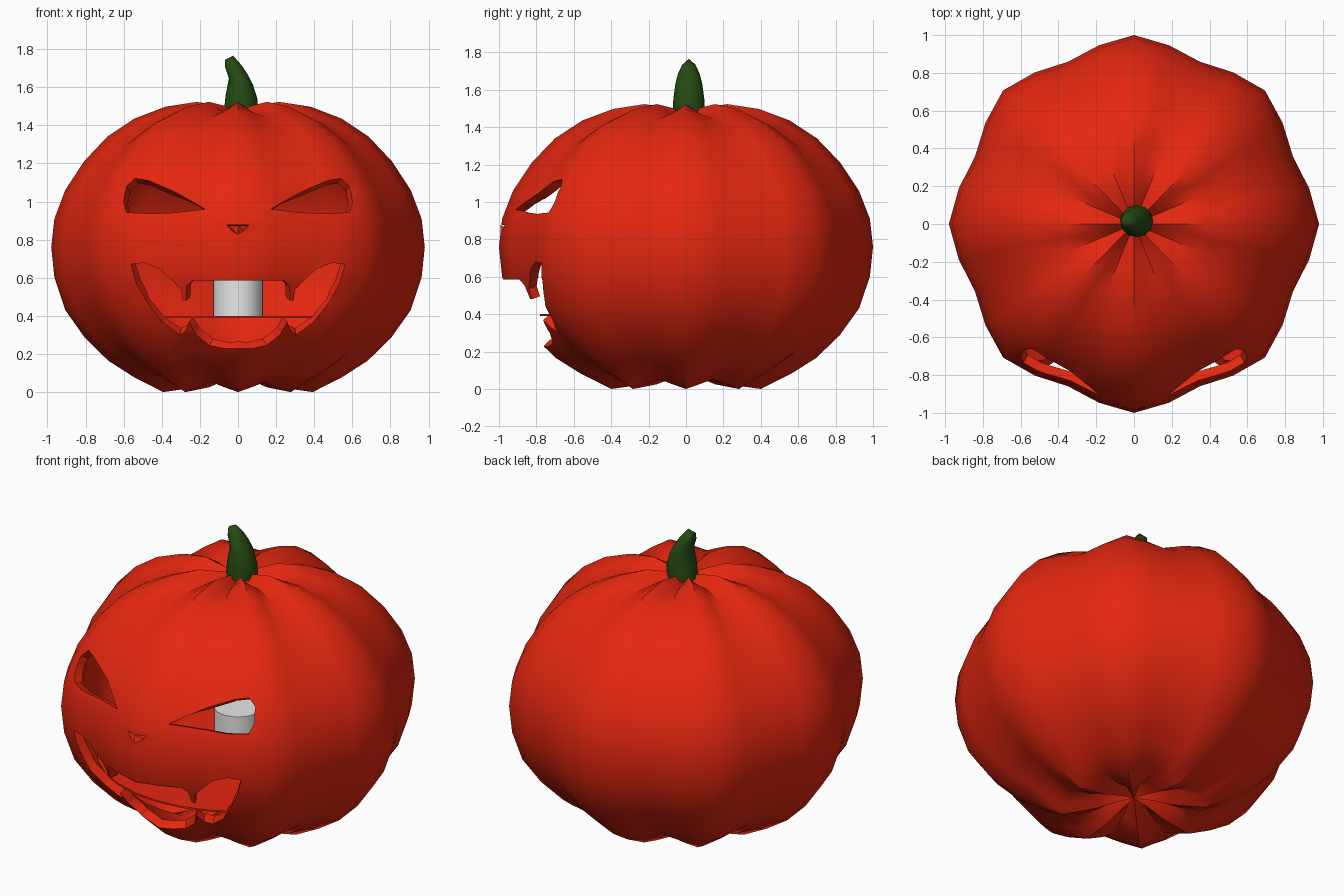
import bpy, bmesh, math
from mathutils import Vector

cube = bpy.data.objects.get("Cube")
if cube:
    bpy.data.objects.remove(cube, do_unlink=True)


def material(name, rgb):
    m = bpy.data.materials.new(name)
    m.use_nodes = True
    m.diffuse_color = (*rgb, 1)
    m.node_tree.nodes["Principled BSDF"].inputs["Base Color"].default_value = (*rgb, 1)
    return m


RED = material("pumpkin red", (0.78, 0.02, 0.005))
GREEN = material("stem green", (0.018, 0.07, 0.006))
WHITE = material("candle white", (0.8, 0.8, 0.8))


def make_object(name, bm, mat):
    bmesh.ops.recalc_face_normals(bm, faces=bm.faces)
    mesh = bpy.data.meshes.new(name)
    bm.to_mesh(mesh)
    bm.free()
    obj = bpy.data.objects.new(name, mesh)
    bpy.context.collection.objects.link(obj)
    mesh.materials.append(mat)
    return obj


def activate(obj):
    bpy.ops.object.select_all(action='DESELECT')
    obj.select_set(True)
    bpy.context.view_layer.objects.active = obj


def smooth(obj, degrees):
    activate(obj)
    bpy.ops.object.shade_smooth_by_angle(angle=math.radians(degrees))


def loft(name, rings, bottom, top, mat):
    """Skin closed rings of points and close both ends on a pole."""
    bm = bmesh.new()
    loops = [[bm.verts.new(p) for p in ring] for ring in rings]
    n = len(loops[0])
    low, high = bm.verts.new(bottom), bm.verts.new(top)
    for i in range(n):
        j = (i + 1) % n
        for a, b in zip(loops, loops[1:]):
            bm.faces.new((a[i], a[j], b[j], b[i]))
        bm.faces.new((low, loops[0][j], loops[0][i]))
        bm.faces.new((high, loops[-1][i], loops[-1][j]))
    return make_object(name, bm, mat)


# Pumpkin skin: ridge profile (radius, height) with eight ribs
MID = 0.75
PROFILE = [(0.1, 0.06), (0.22, 0.025), (0.4, 0.0), (0.56, 0.08), (0.695, 0.165),
           (0.82, 0.285), (0.925, 0.43), (0.983, 0.6), (1.0, 0.76), (0.983, 0.91),
           (0.925, 1.06), (0.825, 1.21), (0.7, 1.34), (0.555, 1.435),
           (0.39, 1.497), (0.22, 1.523), (0.09, 1.5)]
SEGMENTS = 32


def skin_point(r, z, i):
    a = math.tau * i / SEGMENTS
    k = 1 - 0.07 * (1 - math.cos(8 * a)) / 2
    return (0.98 * r * k * math.cos(a), r * k * math.sin(a), MID + (z - MID) * k)


skin = [[skin_point(r, z, i) for i in range(SEGMENTS)] for r, z in PROFILE]
pumpkin = loft("pumpkin_shell", skin, (0, 0, 0.08), (0, 0, 1.48), RED)

# Face outlines in x and z, seen from the front
EYE = [(0.173, 0.96), (0.25, 1.005), (0.34, 1.055), (0.47, 1.11), (0.54, 1.122),
       (0.585, 1.08), (0.602, 1.0), (0.585, 0.943), (0.46, 0.936), (0.33, 0.942)]
NOSE = [(0.06, 0.878), (0.032, 0.848), (0, 0.828), (-0.032, 0.848), (-0.06, 0.878)]
HALF_MOUTH = [(0.24, 0.585), (0.27, 0.555), (0.274, 0.48), (0.292, 0.48), (0.297, 0.535),
              (0.34, 0.58), (0.41, 0.645), (0.49, 0.678), (0.563, 0.672), (0.535, 0.575),
              (0.48, 0.475), (0.4, 0.37), (0.305, 0.3), (0.275, 0.32), (0.258, 0.368),
              (0.22, 0.3), (0.15, 0.245), (0.07, 0.228)]


def mirrored(points):
    return [(-x, z) for x, z in reversed(points)]


# Cut the face openings, leaving an open skin
BACK = -0.3
for outline in (EYE, mirrored(EYE), NOSE, HALF_MOUTH + mirrored(HALF_MOUTH)):
    bm = bmesh.new()
    front = [bm.verts.new((x, -1.3, z)) for x, z in outline]
    back = [bm.verts.new((x, BACK, z)) for x, z in outline]
    bm.faces.new(front)
    bm.faces.new(back[::-1])
    for i in range(len(front)):
        j = (i + 1) % len(front)
        bm.faces.new((front[j], front[i], back[i], back[j]))
    cutter = make_object("face_cutter", bm, RED)
    cutter.hide_render = True
    activate(pumpkin)
    mod = pumpkin.modifiers.new("opening", 'BOOLEAN')
    mod.operation = 'DIFFERENCE'
    mod.solver = 'EXACT'
    mod.object = cutter
    bpy.ops.object.modifier_apply(modifier=mod.name)
    bpy.data.objects.remove(cutter, do_unlink=True)

bm = bmesh.new()
bm.from_mesh(pumpkin.data)
inside = [v for v in bm.verts if abs(v.co.y - BACK) < 0.001
          and abs(v.co.x) < 0.65 and 0.2 < v.co.z < 1.2]
bmesh.ops.delete(bm, geom=inside, context='VERTS')
bm.to_mesh(pumpkin.data)
bm.free()

# Give the skin its wall thickness
activate(pumpkin)
wall = pumpkin.modifiers.new("wall", 'SOLIDIFY')
wall.thickness = 0.05
wall.offset = -1
bpy.ops.object.modifier_apply(modifier=wall.name)
smooth(pumpkin, 40)

# Stem: rings of (height, centre x, radius x, radius y, lean)
STEM = [(1.47, 0.014, 0.088, 0.085, 0), (1.55, 0.018, 0.083, 0.083, 0.1),
        (1.63, 0.015, 0.063, 0.072, 0.25), (1.685, -0.008, 0.06, 0.058, 0.35),
        (1.728, -0.024, 0.045, 0.038, 0.35)]
rings = []
for z, cx, rx, ry, lean in STEM:
    angles = [math.tau * i / 12 for i in range(12)]
    rings.append([(cx + rx * math.cos(a), 0.015 + ry * math.sin(a),
                   z - lean * rx * math.cos(a)) for a in angles])
stem = loft("stem", rings, (0.014, 0.015, 1.46), (-0.025, 0.015, 1.765), GREEN)
smooth(stem, 50)


def cylinder(name, radius, bottom, top, mat):
    bm = bmesh.new()
    bmesh.ops.create_cone(bm, cap_ends=True, segments=SEGMENTS, radius1=radius,
                          radius2=radius, depth=top - bottom)
    bmesh.ops.translate(bm, verts=bm.verts, vec=Vector((0, 0, (top + bottom) / 2)))
    obj = make_object(name, bm, mat)
    smooth(obj, 40)


# Inner floor and the candle standing on it
cylinder("inner_floor", 0.78, 0.39, 0.4, RED)
cylinder("candle", 0.13, 0.4, 0.67, WHITE)
